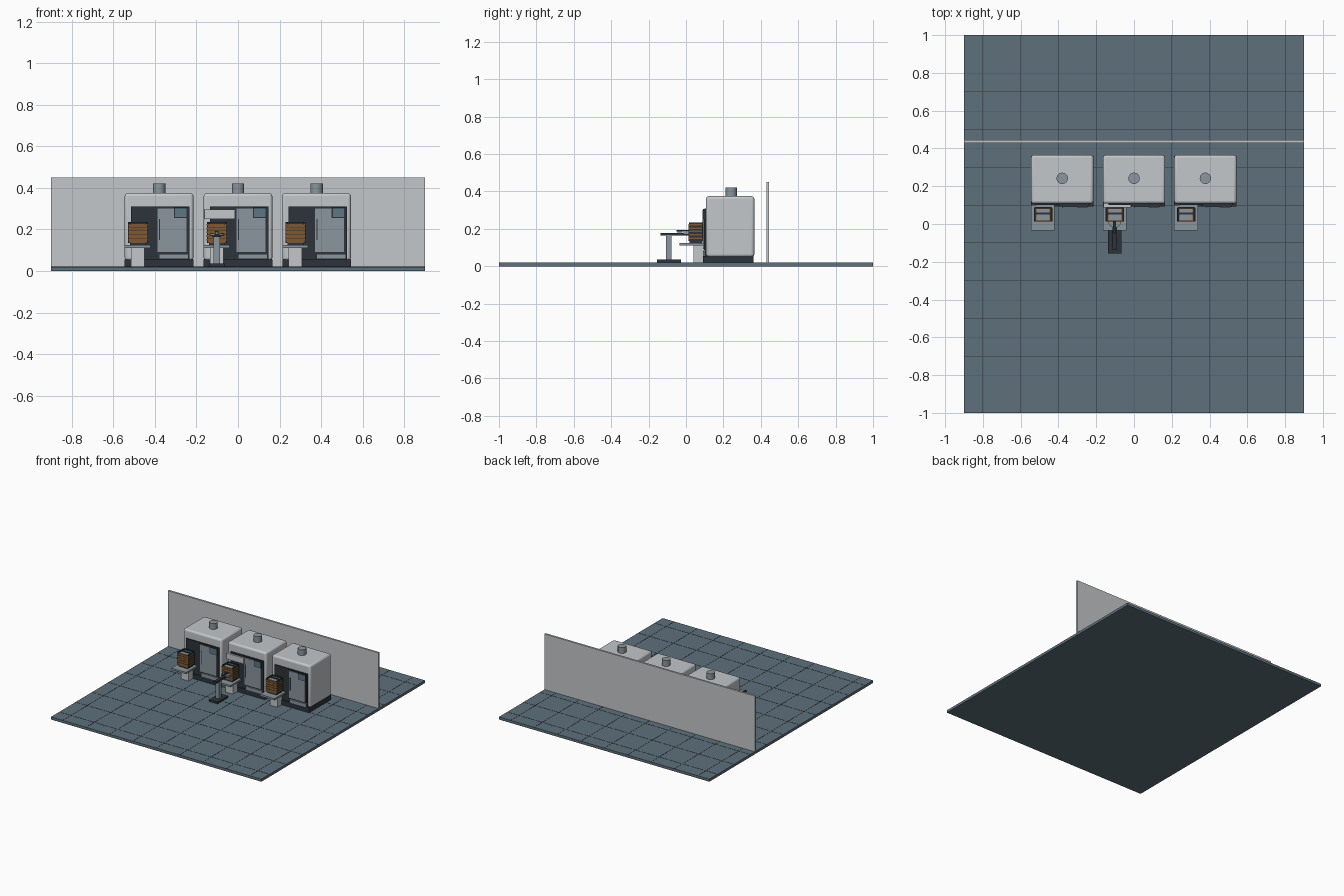
import bpy
import math

cube = bpy.data.objects.get("Cube")
if cube:
    bpy.data.objects.remove(cube, do_unlink=True)


def material(name, hex_code):
    srgb = [int(hex_code[i:i + 2], 16) / 255 for i in (0, 2, 4)]
    rgba = [((c + 0.055) / 1.055) ** 2.4 for c in srgb] + [1]
    m = bpy.data.materials.new(name)
    m.use_nodes = True
    m.diffuse_color = rgba
    m.node_tree.nodes["Principled BSDF"].inputs["Base Color"].default_value = rgba
    return m


LIGHT = material("light grey paint", "c3c7ca")
FLOOR = material("slate floor", "5e717b")
DARK = material("charcoal", "2c343b")
STEEL = material("grey steel", "8a969d")
BRONZE = material("bronze", "80582e")
SCREEN = material("blue grey glass", "5c7885")


def box(name, mat, x, y, z, bevel=0):
    """Box from (min, max) pairs on each axis."""
    bpy.ops.mesh.primitive_cube_add(size=1, location=[sum(p) / 2 for p in (x, y, z)])
    ob = bpy.context.object
    ob.name = name
    ob.scale = [p[1] - p[0] for p in (x, y, z)]
    bpy.ops.object.transform_apply(location=False, rotation=False, scale=True)
    ob.data.materials.append(mat)
    if bevel:
        mod = ob.modifiers.new("rounded edges", "BEVEL")
        mod.width, mod.segments = bevel, 3
        bpy.ops.object.shade_smooth_by_angle()
    return ob


def cylinder(name, mat, x, y, z, radius):
    bpy.ops.mesh.primitive_cylinder_add(vertices=24, radius=radius, depth=z[1] - z[0],
                                        location=(x, y, sum(z) / 2))
    ob = bpy.context.object
    ob.name = name
    ob.data.materials.append(mat)
    bpy.ops.object.shade_smooth_by_angle()


# Floor with thin joints, and the back wall
box("floor", FLOOR, (-0.9, 0.9), (-1, 1), (0, 0.02))
JOINT = 0.0013
for i in range(-4, 5):
    box("floor_joint_long", DARK, (i / 5 - JOINT, i / 5 + JOINT), (-1, 1), (0.019, 0.021))
for i in range(-5, 5):
    y = i / 5 + 0.1
    box("floor_joint_cross", DARK, (-0.9, 0.9), (y - JOINT, y + JOINT), (0.019, 0.021))
box("back_wall", LIGHT, (-0.9, 0.9), (0.43, 0.445), (0.02, 0.45))


def machine(cx):
    def part(name, mat, x, y, z, bevel=0):
        return box(name, mat, (cx + x[0], cx + x[1]), y, z, bevel)

    # Cabinet
    part("cabinet_base", DARK, (-0.165, 0.165), (0.092, 0.36), (0.02, 0.056))
    part("cabinet_body", LIGHT, (-0.165, 0.165), (0.108, 0.365), (0.05, 0.375), 0.014)
    cylinder("exhaust_stack", STEEL, cx, 0.242, (0.37, 0.42), 0.03)
    part("front_panel", DARK, (-0.135, 0.147), (0.1, 0.11), (0.055, 0.31))

    # Sliding door and control screen
    part("door_frame", DARK, (-0.018, 0.141), (0.096, 0.102), (0.086, 0.306))
    part("door", STEEL, (-0.008, 0.132), (0.092, 0.098), (0.092, 0.3))
    part("door_handle", DARK, (0.0, 0.005), (0.088, 0.094), (0.15, 0.25))
    part("screen_frame", DARK, (0.073, 0.137), (0.09, 0.098), (0.254, 0.305))
    part("screen", SCREEN, (0.078, 0.133), (0.088, 0.092), (0.259, 0.301))
    part("door_step", STEEL, (0.0, 0.142), (0.09, 0.106), (0.057, 0.082))

    # Loading table
    part("table_pedestal", LIGHT, (-0.134, -0.07), (0.04, 0.095), (0.02, 0.112))
    part("table_top", STEEL, (-0.165, -0.04), (-0.035, 0.1), (0.11, 0.124))

    # Stacked cassette on the table
    part("cassette_foot", DARK, (-0.14, -0.062), (0.02, 0.088), (0.124, 0.137))
    part("cassette_core", BRONZE, (-0.145, -0.058), (0.014, 0.088), (0.135, 0.226))
    for side in (-1, 1):
        edge = -0.1015 + side * 0.0435
        part("cassette_side", DARK, (edge - 0.004, edge + 0.004), (0.016, 0.088), (0.135, 0.235))
        for k in range(5):
            z = 0.146 + k * 0.018
            part("cassette_rib", BRONZE, (edge - 0.0055, edge + 0.0055),
                 (0.013, 0.085), (z, z + 0.008))
    for k in range(4):
        z = 0.156 + k * 0.018
        part("cassette_slot", DARK, (-0.142, -0.061), (0.0125, 0.016), (z, z + 0.002))
    part("cassette_back", DARK, (-0.145, -0.058), (0.082, 0.09), (0.135, 0.235))
    part("cassette_lid", STEEL, (-0.136, -0.067), (0.02, 0.08), (0.224, 0.229))
    part("cassette_bar", DARK, (-0.14, -0.063), (0.05, 0.06), (0.226, 0.235))


for centre in (-0.38, 0, 0.378):
    machine(centre)

# Raised hatch on the middle machine
box("raised_hatch", LIGHT, (-0.162, -0.015), (0.088, 0.108), (0.25, 0.296))

# Handling arm in front of the middle machine
ARM_X = -0.102


def arm_part(name, mat, half_width, y, z):
    box(name, mat, (ARM_X - half_width, ARM_X + half_width), y, z)


arm_part("arm_base", DARK, 0.036, (-0.155, -0.028), (0.02, 0.035))
arm_part("arm_post", STEEL, 0.015, (-0.107, -0.077), (0.035, 0.166))
arm_part("arm_beam", DARK, 0.012, (-0.135, 0.02), (0.164, 0.177))
for side in (-1, 1):
    x = ARM_X + side * 0.016
    box("arm_finger", DARK, (x - 0.004, x + 0.004), (0.0, 0.088), (0.164, 0.174))
cylinder("arm_disc", STEEL, ARM_X, 0.015, (0.17, 0.181), 0.034)
arm_part("arm_clamp_stem", STEEL, 0.006, (-0.045, -0.025), (0.175, 0.187))
arm_part("arm_clamp", DARK, 0.008, (-0.05, 0.02), (0.185, 0.193))
